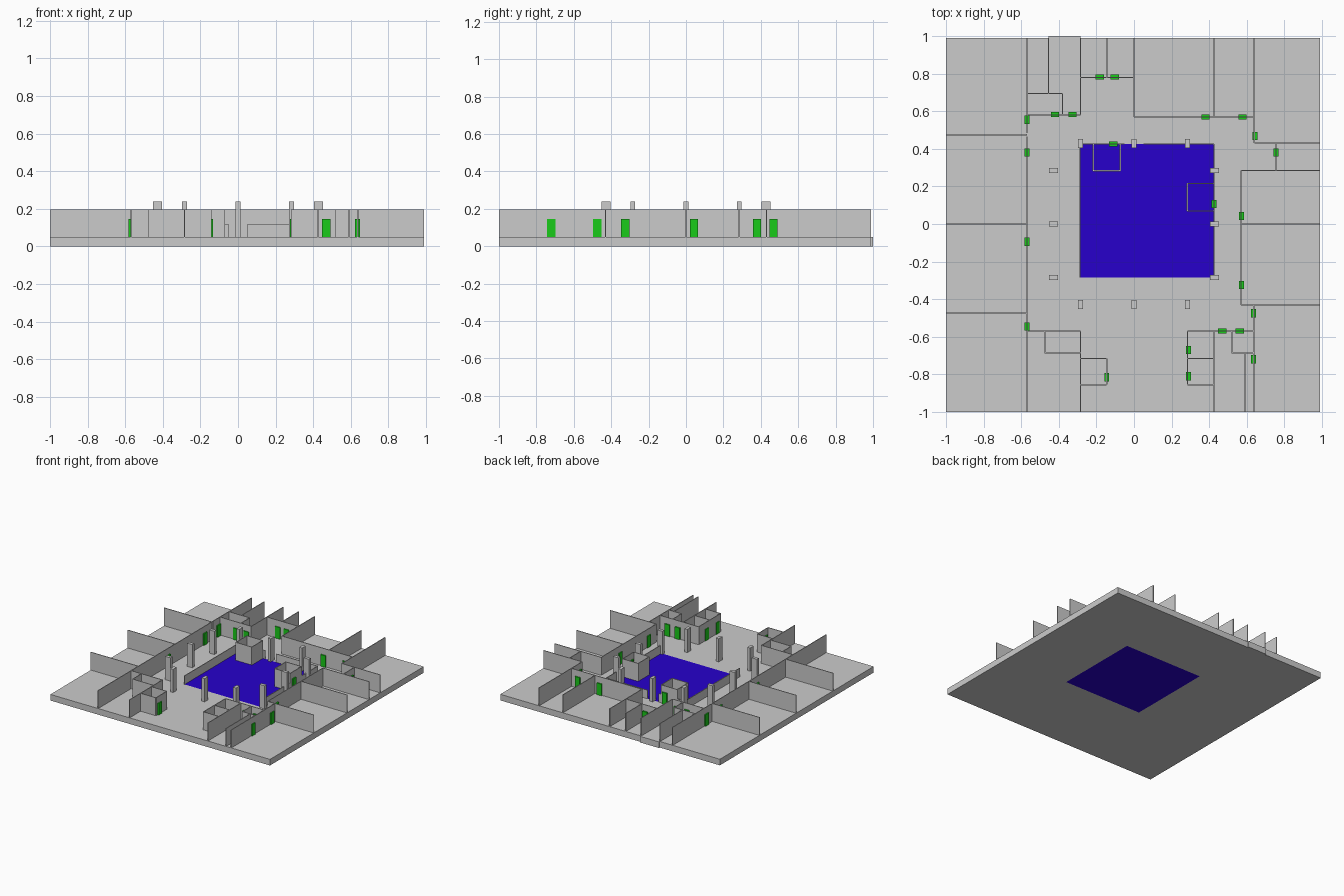
import bpy

FLOOR, WALL_TOP, RAIL_TOP, T = 0.05, 0.197, 0.12, 0.006


def material(name, rgb):
    m = bpy.data.materials.new(name)
    m.diffuse_color = (*rgb, 1)
    return m


GREEN = material("door_green", (0.01, 0.6, 0.01))
BLUE = material("water_blue", (0.02, 0.0, 0.6))
STONE = material("floor_grey", (0.62, 0.62, 0.62))


def box(name, x0, x1, y0, y1, z0, z1, mat=None):
    bpy.ops.mesh.primitive_cube_add(size=1, location=((x0 + x1) / 2, (y0 + y1) / 2, (z0 + z1) / 2))
    o = bpy.context.object
    o.name = name
    o.scale = (x1 - x0, y1 - y0, z1 - z0)
    bpy.ops.object.transform_apply(location=False, rotation=False, scale=True)
    if mat:
        o.data.materials.append(mat)
    return o


def wall_along_y(x, y0, y1, name="wall", z0=FLOOR, z1=WALL_TOP):
    box(name, x - T / 2, x + T / 2, y0, y1, z0, z1)


def wall_along_x(y, x0, x1, name="wall", z0=FLOOR, z1=WALL_TOP):
    box(name, x0, x1, y - T / 2, y + T / 2, z0, z1)


# Floor slab with openings for the court and the three landings
slab = box("floor_slab", -1, 0.99, -1, 0.99, 0, FLOOR, STONE)
COURT = (-0.287, 0.425, -0.285, 0.425)
LANDINGS = [(-0.57, -0.405, -1, -0.76), (0.425, 0.588, -1, -0.76), (-0.455, -0.285, 0.76, 1.0)]
for x0, x1, y0, y1 in [COURT] + LANDINGS:
    cutter = box("cutter", x0, x1, y0 - (0.1 if y0 == -1 else 0), y1 + (0.1 if y1 == 1.0 else 0), -0.1, 0.2)
    cutter.hide_render = True
    mod = slab.modifiers.new("opening", 'BOOLEAN')
    mod.operation, mod.solver, mod.object = 'DIFFERENCE', 'EXACT', cutter
    bpy.context.view_layer.objects.active = slab
    bpy.ops.object.modifier_apply(modifier=mod.name)
    bpy.data.objects.remove(cutter)

# Water court and light landings
box("court_water", *COURT, 0, FLOOR, BLUE)
for r in LANDINGS:
    box("landing", *r, 0, FLOOR)

# Walls running front to back: x, start y, end y
for w in [
    (-0.57, -1, 0.465), (-0.57, 0.485, 0.99), (-0.285, -1, -0.57), (-0.475, -0.685, -0.57),
    (-0.145, -0.855, -0.715), (0.285, -0.855, -0.57), (0.425, -1, -0.57),
    (0.52, -0.685, -0.57), (0.59, -1, -0.685), (0.637, -1, -0.43), (0.57, -0.43, 0.285),
    (0.755, 0.285, 0.43), (0.64, 0.43, 0.99), (0, 0.57, 0.99), (0.425, 0.57, 0.99),
    (-0.145, 0.78, 0.99), (-0.285, 0.58, 0.99), (-0.38, 0.58, 0.695), (-0.455, 0.695, 0.99),
]:
    wall_along_y(*w)

# Walls running left to right: y, start x, end x
for w in [
    (0.475, -1, -0.57), (0, -1, -0.57), (-0.475, -1, -0.57),
    (-0.57, -0.57, -0.285), (-0.685, -0.475, -0.285), (-0.715, -0.285, -0.145),
    (-0.855, -0.285, -0.145), (-0.57, 0.285, 0.64), (-0.715, 0.285, 0.425),
    (-0.855, 0.285, 0.425), (-0.685, 0.52, 0.637), (-0.43, 0.57, 0.99), (0, 0.57, 0.99),
    (0.285, 0.57, 0.99), (0.43, 0.64, 0.99), (0.57, 0, 0.643), (0.78, -0.285, 0),
    (0.58, -0.57, -0.285), (0.695, -0.57, -0.38),
]:
    wall_along_x(*w)

# Two small rooms standing in the court
for x0, x1, y0, y1 in [(-0.217, -0.073, 0.283, 0.425), (0.283, 0.425, 0.07, 0.215)]:
    for x in (x0, x1):
        wall_along_y(x, y0, y1, "court_room_wall")
    for y in (y0, y1):
        wall_along_x(y, x0, x1, "court_room_wall")

# Low walls round three sides of the court
wall_along_y(-0.287, -0.285, 0.425, "low_wall", z1=RAIL_TOP)
for y0, y1 in [(-0.285, 0.07), (0.215, 0.425)]:
    wall_along_y(0.425, y0, y1, "low_wall", z1=RAIL_TOP)
for x0, x1 in [(-0.287, -0.217), (-0.073, -0.05), (0.05, 0.425)]:
    wall_along_x(0.425, x0, x1, "low_wall", z1=RAIL_TOP)

# Columns, three on each side
for p in (-0.285, 0, 0.285):
    for q in (-0.428, 0.428):
        box("column", p - 0.013, p + 0.013, q - 0.023, q + 0.023, FLOOR, 0.24)
        box("column", q - 0.023, q + 0.023, p - 0.013, p + 0.013, FLOOR, 0.24)

# Doors in left-right walls, then in front-back walls
for x, y in [(-0.42, 0.582), (-0.327, 0.582), (-0.182, 0.782), (-0.102, 0.782), (0.38, 0.57),
             (0.577, 0.57), (0.47, -0.57), (0.563, -0.57), (-0.11, 0.425)]:
    box("door", x - 0.022, x + 0.022, y - 0.013, y + 0.013, FLOOR, 0.145, GREEN)
for x, y in [(-0.57, 0.555), (-0.57, 0.38), (-0.57, -0.095), (-0.57, -0.545), (-0.145, -0.815),
             (0.29, -0.67), (0.29, -0.81), (0.635, -0.475), (0.635, -0.72), (0.572, -0.325),
             (0.572, 0.043), (0.425, 0.107), (0.643, 0.468), (0.755, 0.38)]:
    box("door", x - 0.013, x + 0.013, y - 0.022, y + 0.022, FLOOR, 0.145, GREEN)
